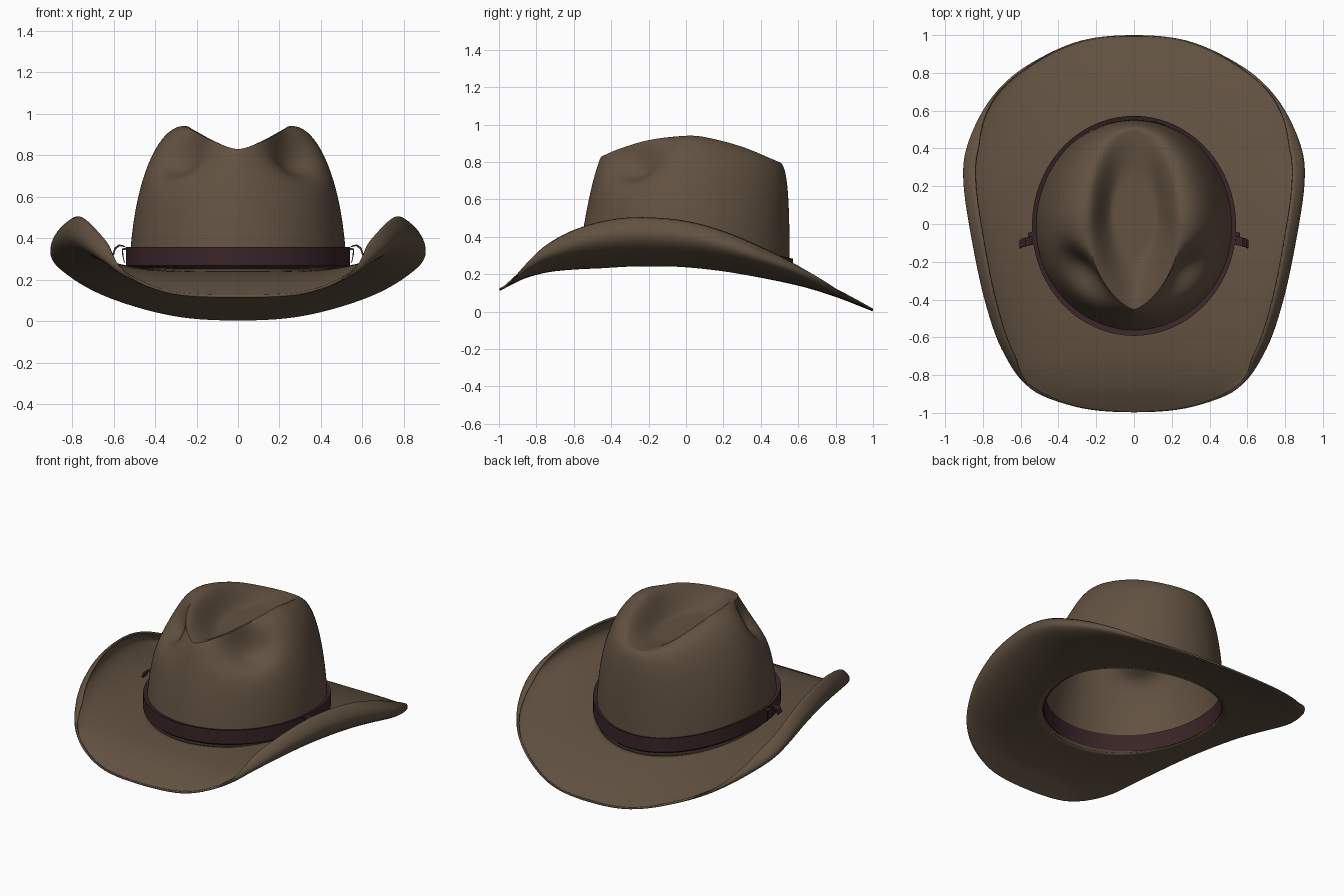
import bpy, math

if "Cube" in bpy.data.objects:
    bpy.data.objects.remove(bpy.data.objects["Cube"])

N = 144  # points around the hat


def material(name, rgb):
    m = bpy.data.materials.new(name)
    m.diffuse_color = (*rgb, 1)
    m.use_nodes = True
    m.node_tree.nodes["Principled BSDF"].inputs["Base Color"].default_value = m.diffuse_color
    return m


felt = material("brown_felt", (0.122, 0.084, 0.053))
leather = material("dark_leather", (0.042, 0.018, 0.021))


def curve(pts, v):
    """Smooth interpolation through (position, value) pairs."""
    v = min(max(v, pts[0][0]), pts[-1][0])
    i = 0
    while i < len(pts) - 2 and v > pts[i + 1][0]:
        i += 1

    def slope(k):
        a, b = pts[max(k - 1, 0)], pts[min(k + 1, len(pts) - 1)]
        return (b[1] - a[1]) / (b[0] - a[0])
    h = pts[i + 1][0] - pts[i][0]
    t = (v - pts[i][0]) / h
    return ((2*t**3 - 3*t**2 + 1) * pts[i][1] + (t**3 - 2*t**2 + t) * h * slope(i)
            + (3*t**2 - 2*t**3) * pts[i + 1][1] + (t**3 - t**2) * h * slope(i + 1))


def loft(name, rings, mat, thick=0, closed=False, cap=False, angle=60):
    """Join rings of equal length with quads."""
    n = len(rings[0])
    verts = [p for r in rings for p in r]
    faces = []
    for j in range(len(rings) if closed else len(rings) - 1):
        a, b = j * n, (j + 1) % len(rings) * n
        faces += [(a + i, a + (i + 1) % n, b + (i + 1) % n, b + i) for i in range(n)]
    if cap:
        faces.append(tuple((len(rings) - 1) * n + i for i in range(n)))
    me = bpy.data.meshes.new(name)
    me.from_pydata(verts, [], faces)
    me.materials.append(mat)
    ob = bpy.data.objects.new(name, me)
    bpy.context.collection.objects.link(ob)
    if thick:
        s = ob.modifiers.new("thickness", 'SOLIDIFY')
        s.thickness, s.offset = thick, 0
    bpy.ops.object.select_all(action='DESELECT')
    ob.select_set(True)
    bpy.context.view_layer.objects.active = ob
    bpy.ops.object.shade_smooth_by_angle(angle=math.radians(angle))
    return ob


def base(a, grow=0):
    """Head opening ellipse and its height, which drops at the back."""
    y = -0.01 + (0.56 + grow) * math.sin(a)
    z = 0.24 - 0.075 * (max(0, y + 0.05) / 0.6) ** 2
    return (0.518 + grow) * math.cos(a), y, z


angles = [2 * math.pi * i / N for i in range(N)]

# Brim: a trough with a centre line, a rim height and sides that curl back in
outline = [(-0.3, 0.96), (0, 0.995), (0.3, 0.96), (0.58, 0.82), (0.76, 0.65), (0.875, 0.42),
           (0.897, 0.22), (0.85, -0.1), (0.78, -0.42), (0.69, -0.67), (0.55, -0.86),
           (0.3, -0.965), (0, -0.992), (-0.3, -0.965)]
rim_z = [(-1, 0.115), (-0.96, 0.138), (-0.85, 0.25), (-0.75, 0.345), (-0.6, 0.43), (-0.4, 0.487),
         (-0.23, 0.5), (0, 0.48), (0.2, 0.425), (0.4, 0.34), (0.55, 0.265), (0.7, 0.18),
         (0.85, 0.092), (1, 0.007)]
mid_z = [(-1, 0.115), (-0.95, 0.142), (-0.85, 0.188), (-0.7, 0.222), (-0.4, 0.238), (0, 0.23),
         (0.3, 0.203), (0.6, 0.145), (0.8, 0.085), (1, 0.007)]
xs = [(i - 1, p[0]) for i, p in enumerate(outline)]
ys = [(i - 1, p[1]) for i, p in enumerate(outline)]
half = [(curve(xs, i / 40), curve(ys, i / 40)) for i in range(441)]
width = [(y, x) for x, y in reversed(half)]  # half width of the brim along y


def half_width(y):
    for (y0, x0), (y1, x1) in zip(width, width[1:]):
        if y <= y1:
            return x0 + (x1 - x0) * max(0, y - y0) / max(1e-6, y1 - y0)
    return 0


def section_at(y):
    """Centre height, rim height and final curl angle of the brim at y."""
    low, high = curve(mid_z, y), curve(rim_z, y)
    return low, high, math.radians(90 + 27 * min(1, max(0, (high - low) / 0.15)))


def brim_z(x, y):
    low, high, end = section_at(y)
    u = min(1, abs(x) / max(half_width(y), 1e-4))
    v = max(0, (u - 0.35) / 0.65)
    return low + (high - low) * (1 - math.sqrt(max(0, 1 - v * v))) / (1 - math.cos(end))


edge = []
for i in range(N):
    k = 22 * i / N
    side = 1 if k <= 11 else -1
    k = min(k, 22 - k)
    edge.append((side * curve(xs, k), curve(ys, k)))
rings = []
for j in range(25):
    t = math.sin(math.pi / 2 * j / 24)
    ring = []
    for x, y in edge:
        b = base(math.atan2(y / 0.56, x / 0.518))
        px, py = b[0] + (x - b[0]) * t, b[1] + (y - b[1]) * t
        if j == 24:
            low, high, end = section_at(y)
            z = low + (high - low) / (1 - math.cos(end))
        else:
            z = brim_z(px, py)
        ring.append((px, py, z))
    rings.append(ring)
for j in range(1, 7):
    ring = []
    for x, y in edge:
        low, high, end = section_at(y)
        phi = math.pi / 2 + (end - math.pi / 2) * j / 6
        grow = 1 + 0.0008 * j
        ring.append((x * (0.35 + 0.65 * math.sin(phi)) * grow, y * grow,
                     low + (high - low) * (1 - math.cos(phi)) / (1 - math.cos(end))))
    rings.append(ring)
loft("brim", rings, felt, 0.012)

# Crown: wall curving up to a teardrop ridge, then down into the top crease
ridge_z = [(-0.45, 0.825), (-0.35, 0.868), (-0.2, 0.912), (0, 0.935), (0.1, 0.928),
           (0.3, 0.875), (0.49, 0.795)]


def pinch(x, y, z, amount):
    """Press in the two front dents."""
    s = 1 if x >= 0 else -1
    dx, dy, dz = abs(x) - 0.28, y + 0.28, z - 0.84
    along, across = (dx + dy) * 0.7071, (dx - dy) * 0.7071
    g = amount * math.exp(-(along / 0.16) ** 2 - (across / 0.12) ** 2 - (dz / 0.14) ** 2)
    return x - s * 0.045 * g, y + 0.055 * g, z - 0.1 * g


def crown_column(a):
    c, s = math.cos(a), math.sin(a)
    bx, by, bz = base(a)
    bz = brim_z(bx, by) - 0.004
    rx = 0.25 * c * (abs(c) ** 0.4 if s < 0 else 1)
    ry = 0.02 + 0.47 * s
    rz = curve(ridge_z, ry)
    front = max(0, -s) ** 4
    w = 0.57 + 0.43 * max(0, s) ** 4 - 0.4 * front
    col = []
    for j in range(33):
        t = j / 32
        k0, k1, k2, k3 = (1-t)**3, 3*t*(1-t)**2, 3*t*t*(1-t), t**3
        h = k0 + k1 * (0.97 - 0.2 * front) + k2 * w
        z = k0 * bz + k1 * (bz + 0.52 * (rz - bz)) + k2 * (rz + 0.015 - 0.045 * front) + k3 * rz
        col.append(pinch(rx + (bx - rx) * h, ry + (by - ry) * h, z, 1 - t ** 12))
    for j in range(1, 17):
        t = j / 17
        q = min(1, t / 0.55)
        q = q * q * (3 - 2 * q)
        col.append((rx * (1 - t), ry + (0.08 - ry) * t, rz + (0.775 - rz) * q))
    return col


columns = [crown_column(a) for a in angles]
loft("crown", [list(r) for r in zip(*columns)], felt, 0.01, cap=True)

# Band: flat leather ring, visible outside and inside the crown
section = [(0.022, 0.028), (0.022, 0.118), (-0.02, 0.105), (-0.012, 0.0)]
rings = []
for grow, up in section:
    rings.append([(p[0], p[1], base(a)[2] + up) for a in angles for p in [base(a, grow)]])
loft("hat_band", rings, leather, closed=True, angle=30)

# Side ties: small leather loops standing off the band
path = [(0.525, 0.345), (0.55, 0.365), (0.575, 0.37), (0.595, 0.355), (0.605, 0.325)]
strand = [(0.535, 0.355), (0.56, 0.35), (0.558, 0.32), (0.55, 0.285)]
for s, side in ((1, "right"), (-1, "left")):
    for part, pts, y0, y1 in (("loop", path, -0.105, -0.06), ("tail", strand, -0.09, -0.04)):
        rings = []
        for i, (x, z) in enumerate(pts):
            y = y0 - 0.006 * i
            v = y1 - 0.006 * i
            rings.append([(s * x, y, z), (s * x, v, z), (s * (x - 0.006), v, z - 0.008),
                          (s * (x - 0.006), y, z - 0.008)])
        loft("tie_" + part + "_" + side, rings, leather, cap=True, angle=30)
